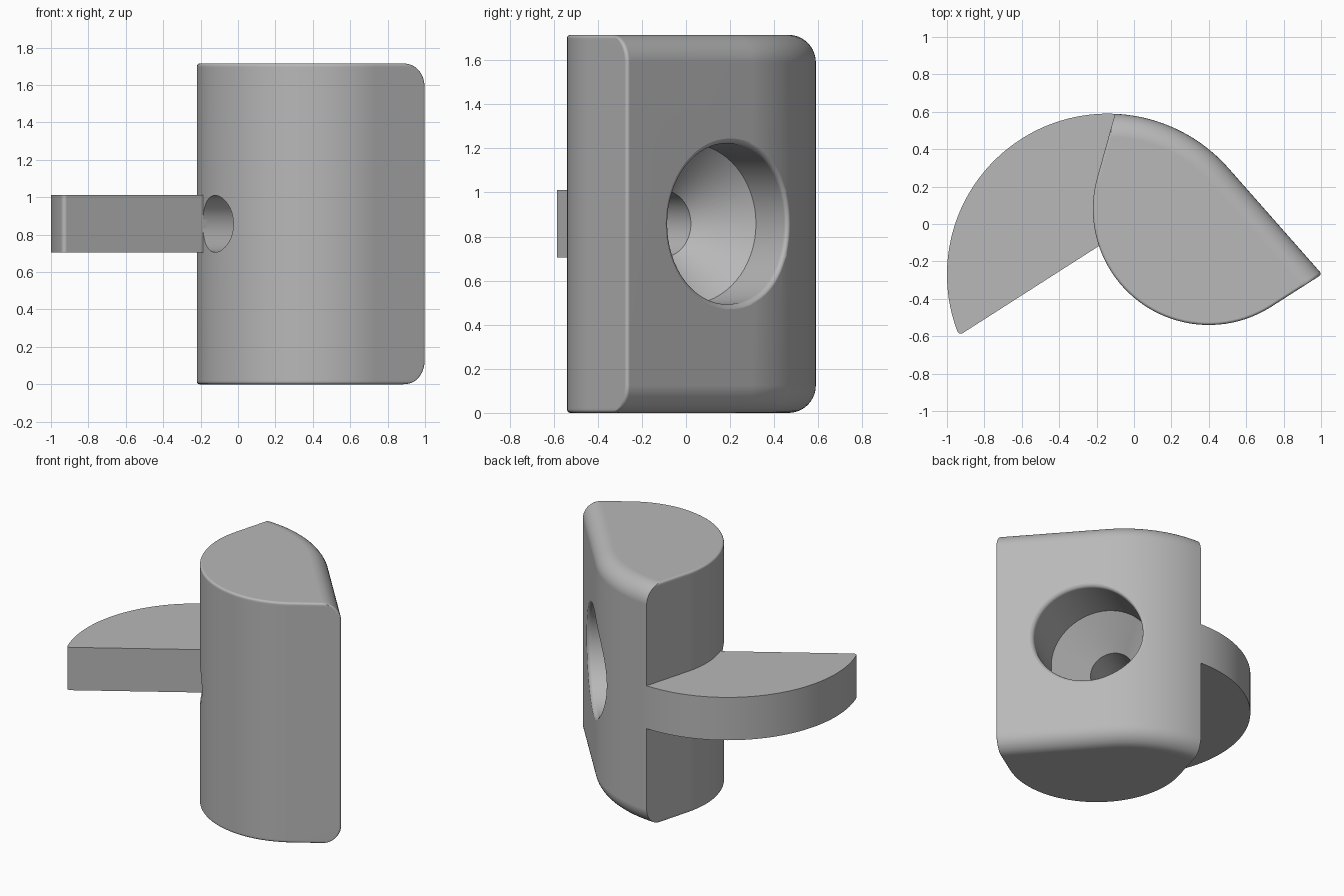
import bpy, bmesh
from math import cos, sin, pi, radians, sqrt, atan2
from mathutils import Vector

if "Cube" in bpy.data.objects:
    bpy.data.objects.remove(bpy.data.objects["Cube"], do_unlink=True)


def polar(angle, r=1.0):
    return Vector((cos(angle), sin(angle)))* r


def sweep(center, r, a0, a1, n):
    return [center + polar(a0 + (a1 - a0) * i / n, r) for i in range(n + 1)]


# Shared layout
HEIGHT, MID = 1.715, 0.858
HUB, HUB_R = Vector((0.4, 0.08)), 0.62          # rounded front
RIM, RIM_R = Vector((-0.14, -0.27)), 0.86       # back arc and blade arc
AXIS_A, BACK_A, LEFT_A = radians(32.6), radians(41.4), radians(164.4)
AXIS, SIDE = polar(AXIS_A), polar(AXIS_A + pi / 2)
FRONT_A = AXIS_A - pi / 2
BACK_N, FRONT_N, LEFT_N = polar(BACK_A), polar(FRONT_A), polar(LEFT_A)
FILLET, SOFT, TIP_R = 0.125, 0.015, 0.015
BORE_R, SINK_R, MOUTH = 0.152, 0.365, 0.03

grey = bpy.data.materials.new("plain_grey")
grey.use_nodes = True
colour = (0.48, 0.48, 0.48, 1)
grey.diffuse_color = colour
grey.node_tree.nodes["Principled BSDF"].inputs["Base Color"].default_value = colour


def loft(name, rings):
    """Skin equal-sized rings of points and cap both ends."""
    bm = bmesh.new()
    loops = [[bm.verts.new(p) for p in ring] for ring in rings]
    n = len(loops[0])
    for a, b in zip(loops, loops[1:]):
        for i in range(n):
            j = (i + 1) % n
            bm.faces.new((a[i], a[j], b[j], b[i]))
    bm.faces.new(loops[0][::-1])
    bm.faces.new(loops[-1])
    bmesh.ops.recalc_face_normals(bm, faces=bm.faces)
    mesh = bpy.data.meshes.new(name)
    bm.to_mesh(mesh)
    bm.free()
    obj = bpy.data.objects.new(name, mesh)
    mesh.materials.append(grey)
    bpy.context.collection.objects.link(obj)
    return obj


def activate(obj):
    bpy.ops.object.select_all(action='DESELECT')
    obj.select_set(True)
    bpy.context.view_layer.objects.active = obj


def finish(obj):
    activate(obj)
    bpy.ops.object.shade_smooth_by_angle(angle=radians(32))
    obj.modifiers.new("even_normals", 'WEIGHTED_NORMAL').keep_sharp = True


def footprint(d, e):
    """Body outline with the back inset by d and the other sides by e."""
    pts = sweep(HUB, HUB_R - e, LEFT_A, FRONT_A + 2 * pi, 40)
    # rounded tip between the front flat and the back flat
    f = FRONT_N.dot(HUB) + HUB_R - e - TIP_R
    b = BACK_N.dot(RIM) + RIM_R - d - TIP_R
    det = FRONT_N.x * BACK_N.y - FRONT_N.y * BACK_N.x
    tip = Vector(((f * BACK_N.y - b * FRONT_N.y) / det,
                  (b * FRONT_N.x - f * BACK_N.x) / det))
    pts += sweep(tip, TIP_R, FRONT_A, BACK_A, 5)
    # back arc, ending on the flat left wall
    r = RIM_R - d
    h = LEFT_N.dot(HUB - RIM) + HUB_R - e
    end = LEFT_N * h + polar(LEFT_A - pi / 2) * sqrt(r * r - h * h)
    return pts + sweep(RIM, r, BACK_A, atan2(end.y, end.x), 20)


def inset(r, h):
    return r - sqrt(r * r - (r - h) ** 2) if h < r else 0.0


# Body: outline lofted upward with a wide fillet behind and a fine one in front
steps = [SOFT * (1 - cos(pi / 2 * i / 4)) for i in range(5)]
steps += [h for h in (FILLET * (1 - cos(pi / 2 * i / 10)) for i in range(11)) if h > SOFT * 1.1]
levels = [(h, h) for h in steps] + [(HEIGHT - h, h) for h in reversed(steps)]
body = loft("body", [[(p.x, p.y, z) for p in footprint(inset(FILLET, h), inset(SOFT, h))]
                     for z, h in levels])


# Countersunk hole with a rounded mouth that follows the back surface
def surface(side):
    start = HUB + SIDE * side
    contact = RIM + BACK_N * RIM_R
    if side < (contact - HUB).dot(SIDE):
        return (contact - start).dot(BACK_N) / AXIS.dot(BACK_N)
    off = start - RIM
    k = off.dot(AXIS)
    return -k + sqrt(k * k - off.length_squared + RIM_R ** 2)


def hole_ring(r, s, follow=False, n=64):
    ring = []
    for i in range(n):
        side, up = r * cos(2 * pi * i / n), r * sin(2 * pi * i / n)
        p = HUB + SIDE * side + AXIS * (s + (surface(side) if follow else 0))
        ring.append((p.x, p.y, MID + up))
    return ring


rings = [hole_ring(BORE_R, -1), hole_ring(BORE_R, -0.345), hole_ring(SINK_R, -0.13)]
for i in range(7):
    t = pi / 2 * i / 6
    rings.append(hole_ring(SINK_R + MOUTH * (1 - cos(t)), MOUTH * (sin(t) - 1) + 0.001, True))
rings.append(hole_ring(SINK_R + MOUTH, 0.3, True))
cutter = loft("hole_cutter", rings)
cutter.hide_render = True

cut = body.modifiers.new("hole", 'BOOLEAN')
cut.operation, cut.solver, cut.object = 'DIFFERENCE', 'EXACT', cutter
activate(body)
bpy.ops.object.modifier_apply(modifier=cut.name)
bpy.data.objects.remove(cutter, do_unlink=True)
finish(body)

# Blade: flat segment with a softened outer corner, sunk slightly into the body
edge, corner = 0.15, 0.02
rel = RIM - HUB
lat = edge + corner
s = rel.dot(AXIS) - sqrt((RIM_R - corner) ** 2 - (lat - rel.dot(SIDE)) ** 2)
c = HUB + AXIS * s + SIDE * lat
turn = atan2((c - RIM).y, (c - RIM).x) % (2 * pi)
outline = sweep(RIM, RIM_R, radians(87.3), turn, 48)[:-1]
outline += sweep(c, corner, turn, FRONT_A + 2 * pi, 6)
outline += [HUB + AXIS * -0.58 + SIDE * edge, Vector((-0.165, 0.24)), Vector((-0.08, 0.575))]
blade = loft("blade", [[(p.x, p.y, z) for p in outline] for z in (MID - 0.153, MID + 0.153)])
finish(blade)
